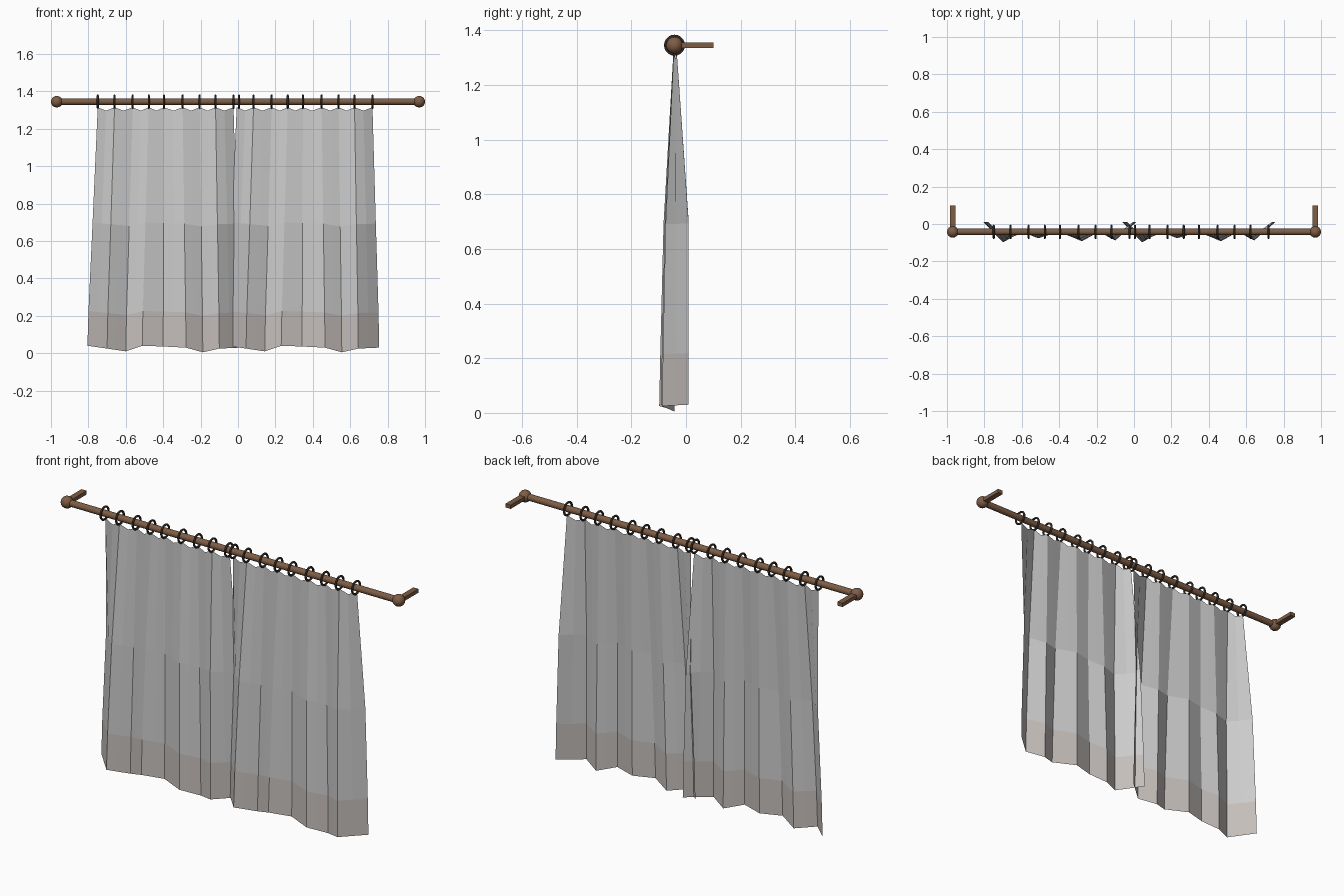
import bpy, bmesh, math

if "Cube" in bpy.data.objects:
    bpy.data.objects.remove(bpy.data.objects["Cube"])

ROD_Y, ROD_Z = -0.042, 1.345


def material(name, rgb):
    m = bpy.data.materials.new(name)
    m.diffuse_color = (*rgb, 1)
    m.use_nodes = True
    m.node_tree.nodes["Principled BSDF"].inputs["Base Color"].default_value = m.diffuse_color
    return m


wood = material("wood", (0.21, 0.11, 0.06))
dark = material("dark_metal", (0.08, 0.055, 0.04))
hem = material("hem_cloth", (0.56, 0.52, 0.50))
cloth = material("cloth", (0.58, 0.58, 0.58))


def finish(name, mat, smooth=True):
    ob = bpy.context.object
    ob.name = name
    ob.data.materials.append(mat)
    if smooth:
        bpy.ops.object.shade_smooth_by_angle()
    return ob


# Rod
bpy.ops.mesh.primitive_cylinder_add(vertices=16, radius=0.017, depth=1.94,
                                    location=(0, ROD_Y, ROD_Z), rotation=(0, math.pi / 2, 0))
finish("rod", wood)

# Finials and wall brackets
for side, s in (("left", -1), ("right", 1)):
    bpy.ops.mesh.primitive_uv_sphere_add(segments=16, ring_count=10, radius=0.031,
                                         location=(0.969 * s, ROD_Y, ROD_Z))
    finish(side + "_finial", wood)
    bpy.ops.mesh.primitive_cube_add(size=1, location=(0.969 * s, (ROD_Y + 0.1) / 2, ROD_Z))
    bpy.context.object.scale = (0.03, 0.1 - ROD_Y, 0.02)
    finish(side + "_bracket", wood, False)

# Curtain columns at each ring: top x, bottom x, bottom y, bottom z
COLS = [(-0.750, -0.805, 0.010, 0.040), (-0.660, -0.700, -0.098, 0.025),
        (-0.563, -0.600, -0.042, 0.010), (-0.477, -0.512, -0.076, 0.040),
        (-0.396, -0.400, -0.042, 0.036), (-0.296, -0.278, -0.092, 0.030),
        (-0.205, -0.188, -0.042, 0.005), (-0.120, -0.100, -0.088, 0.025),
        (-0.024, 0.012, 0.010, 0.030)]


def with_midpoints(cols):
    out = []
    for a, b in zip(cols, cols[1:]):
        out += [(a, True), (tuple((p + q) / 2 for p, q in zip(a, b)), False)]
    return out + [(cols[-1], True)]


def curtain(name, dx):
    bm = bmesh.new()
    grid = []
    for (tx, bx, by, bz), at_ring in with_midpoints(COLS):
        top_y = -0.04 + (by + 0.045) * 0.12
        mid_x = (tx + bx) / 2
        mid_y = -0.035 + (by + 0.035) * (0.75 if by < -0.035 else 1)
        col = [(tx, top_y, 1.315 if at_ring else 1.297),
               (mid_x, mid_y, 0.69 + (bz - 0.025) * 0.6),
               (bx + (tx - bx) * 0.1, by * 0.96, 0.215 + (bz - 0.025) * 0.7),
               (bx, by, bz)]
        grid.append([bm.verts.new((x + dx, y, z)) for x, y, z in col])
    for a, b in zip(grid, grid[1:]):
        for r in range(3):
            f = bm.faces.new((a[r], a[r + 1], b[r + 1], b[r]))
            f.material_index = 1 if r == 2 else 0
    me = bpy.data.meshes.new(name)
    bm.to_mesh(me)
    bm.free()
    me.materials.append(cloth)
    me.materials.append(hem)
    bpy.context.collection.objects.link(bpy.data.objects.new(name, me))


# Two overlapping curtains, each hung on nine rings
for side, dx in (("left", 0), ("right", 0.743)):
    curtain(side + "_curtain", dx)
    for i, c in enumerate(COLS):
        x = c[0] + dx + (0.012 if dx and i == 0 else 0)
        bpy.ops.mesh.primitive_torus_add(major_segments=20, minor_segments=8,
                                         major_radius=0.033, minor_radius=0.0055,
                                         location=(x, ROD_Y, ROD_Z), rotation=(0, math.pi / 2, 0))
        finish(f"{side}_ring_{i + 1}", dark)
